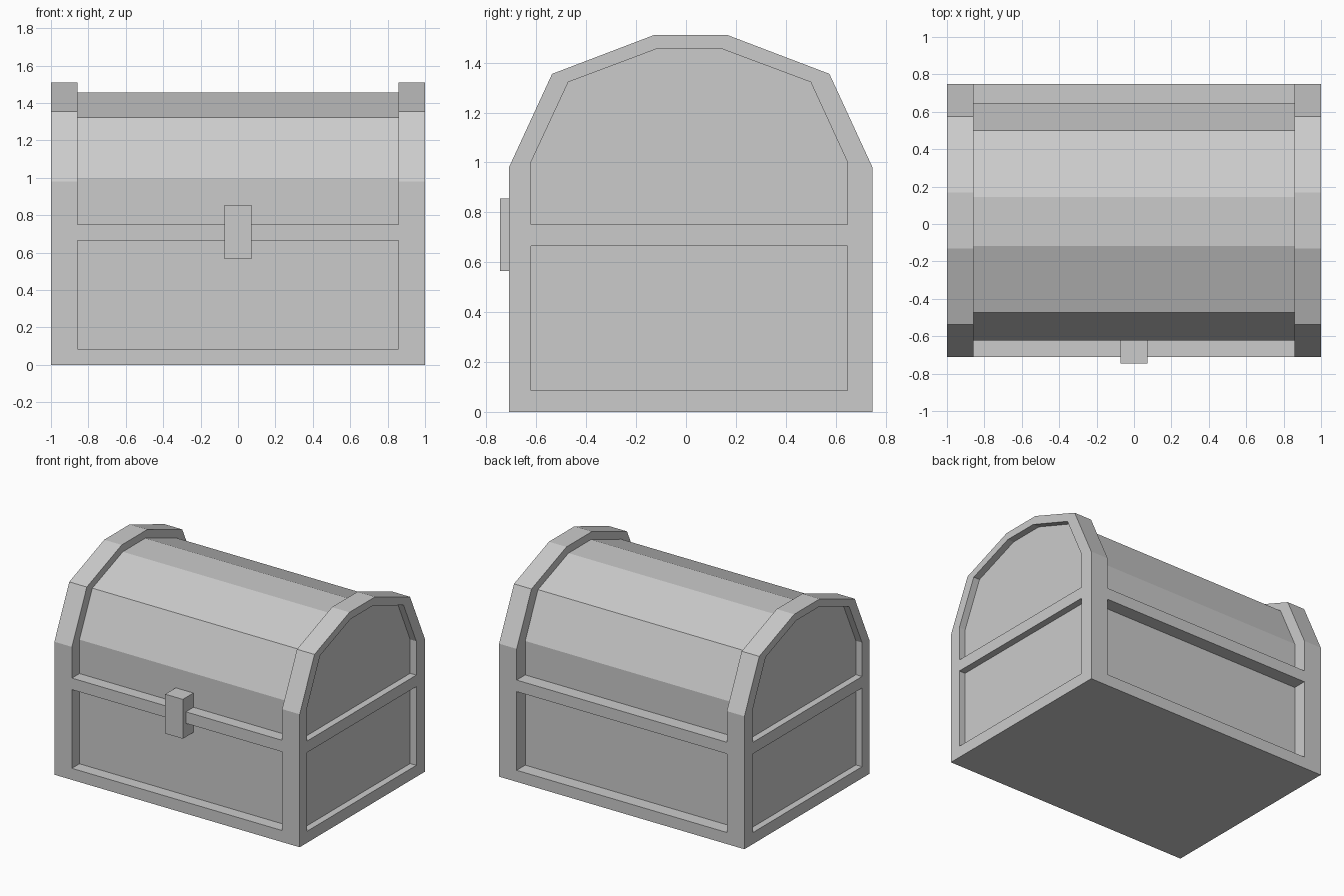
import bpy
import bmesh

cube = bpy.data.objects.get("Cube")
if cube:
    bpy.data.objects.remove(cube, do_unlink=True)

grey = bpy.data.materials.new("plain grey")
grey.use_nodes = True
colour = (0.6, 0.6, 0.6, 1)
grey.diffuse_color = colour
grey.node_tree.nodes["Principled BSDF"].inputs["Base Color"].default_value = colour


def prism(name, profile, x0, x1):
    """Extrude a (y, z) outline along x."""
    bm = bmesh.new()
    face = bm.faces.new([bm.verts.new((x0, y, z)) for y, z in profile])
    new = bmesh.ops.extrude_face_region(bm, geom=[face])["geom"]
    bmesh.ops.translate(bm, vec=(x1 - x0, 0, 0),
                        verts=[v for v in new if isinstance(v, bmesh.types.BMVert)])
    bmesh.ops.recalc_face_normals(bm, faces=bm.faces)
    mesh = bpy.data.meshes.new(name)
    bm.to_mesh(mesh)
    bm.free()
    mesh.materials.append(grey)
    obj = bpy.data.objects.new(name, mesh)
    bpy.context.collection.objects.link(obj)
    return obj


def block(name, x0, x1, y0, y1, z0, z1):
    return prism(name, [(y0, z0), (y1, z0), (y1, z1), (y0, z1)], x0, x1)


# Outlines of the arched frame and of the recessed panels
outer = [(-0.71, 0), (-0.71, 0.98), (-0.537, 1.355), (-0.13, 1.51),
         (0.168, 1.51), (0.575, 1.355), (0.748, 0.98), (0.748, 0)]
RAIL_LOW, RAIL_HIGH, BASE = 0.665, 0.75, 0.085
FRONT, BACK = -0.622, 0.648
inner = [(FRONT, RAIL_HIGH), (FRONT, 1.0), (-0.472, 1.322), (-0.118, 1.455),
         (0.144, 1.455), (0.5, 1.322), (BACK, 1.0), (BACK, RAIL_HIGH)]
POST, END = 0.857, 0.95

# Chest body, from which the panels are cut
chest = prism("chest_body", outer, -1, 1)

# Barrel lid between the end arches
around = inner + [(1.2, RAIL_HIGH), (1.2, 2), (-1.2, 2), (-1.2, RAIL_HIGH)]
cutters = [prism("lid_cutter", around, -POST, POST)]

# Lower front and back panels
cutters.append(block("front_cutter", -POST, POST, -1, FRONT, BASE, RAIL_LOW))
cutters.append(block("back_cutter", -POST, POST, BACK, 1, BASE, RAIL_LOW))

# Upper and lower end panels
for side in (-1, 1):
    cutters.append(prism("arch_cutter", inner, side * END, side * 1.2))
    cutters.append(block("end_cutter", side * END, side * 1.2, FRONT, BACK, BASE, RAIL_LOW))

bpy.context.view_layer.objects.active = chest
for cutter in cutters:
    cutter.hide_render = True
    cut = chest.modifiers.new("panel_cut", "BOOLEAN")
    cut.operation = "DIFFERENCE"
    cut.solver = "EXACT"
    cut.object = cutter
    bpy.ops.object.modifier_apply(modifier=cut.name)
    bpy.data.objects.remove(cutter, do_unlink=True)

# Clasp over the front rail
block("clasp", -0.072, 0.072, -0.745, FRONT + 0.01, 0.565, 0.855)
